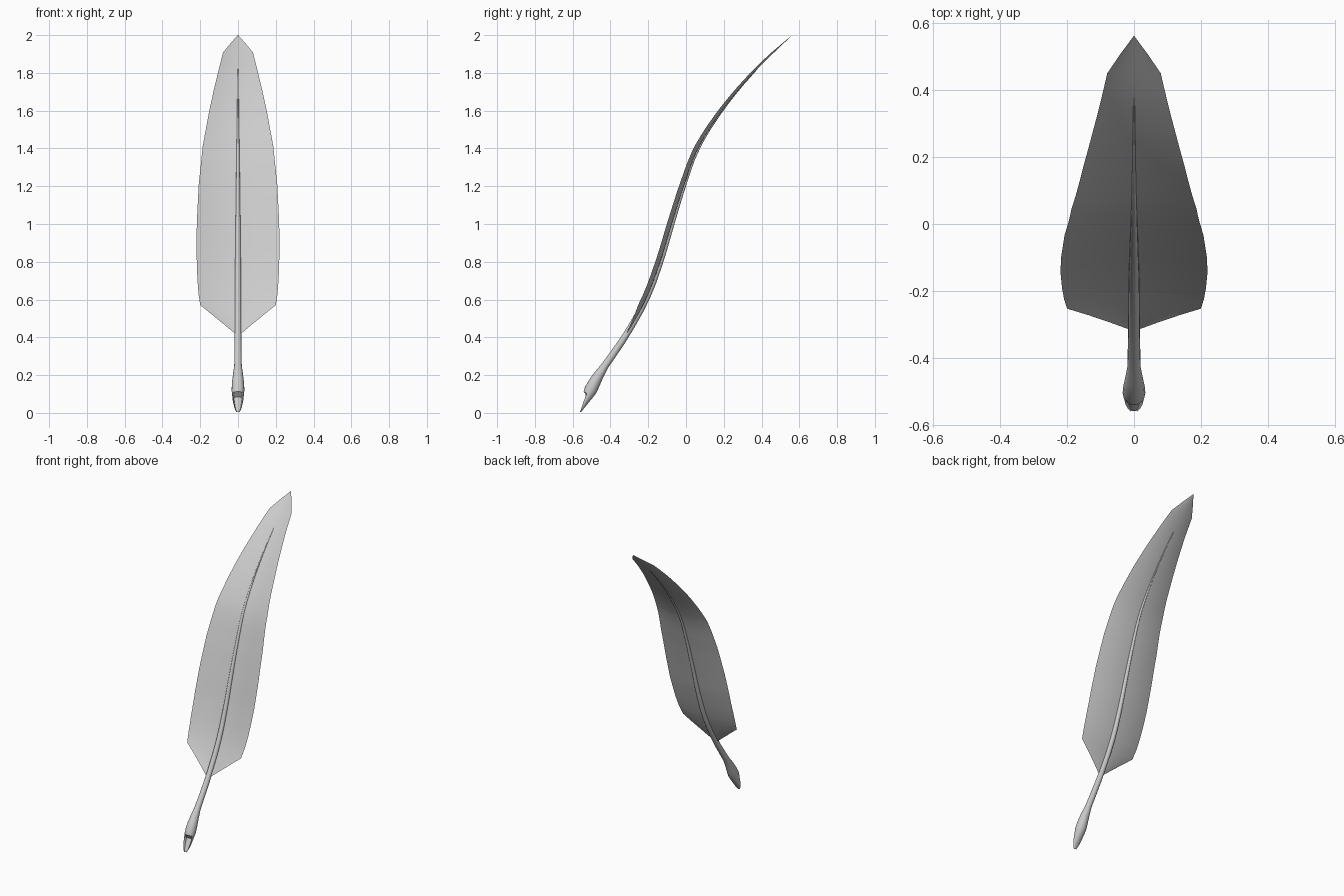
import bpy, bmesh, math
from mathutils import Vector

if "Cube" in bpy.data.objects:
    bpy.data.objects.remove(bpy.data.objects["Cube"])

# Centre line (z, y), vane half widths (z, w), shaft radii (z, r)
SPINE = [(0, -.562), (.1, -.515), (.2, -.462), (.4, -.325), (.6, -.212), (.8, -.135), (1, -.074),
         (1.2, -.011), (1.4, .065), (1.6, .192), (1.8, .358), (2, .562)]
WIDTH = [(.41, .004), (.56, .2), (.62, .209), (.7, .215), (.85, .22), (1, .218), (1.2, .208),
         (1.4, .187), (1.6, .15), (1.7, .128), (1.83, .097), (1.9, .08), (1.95, .042), (2, .001)]
RADIUS = [(.005, .01), (.03, .02), (.06, .027), (.12, .034), (.16, .032), (.2, .027), (.25, .02),
          (.4, .0175), (.7, .016), (1, .0125), (1.3, .009), (1.5, .006), (1.82, .002)]


def linear(table, z):
    for (a, p), (b, q) in zip(table, table[1:]):
        if z <= b:
            return p + (q - p) * (z - a) / (b - a)
    return table[-1][1]


def spine(z):
    n = len(SPINE)
    i = max(k for k in range(n - 1) if SPINE[k][0] <= z + 1e-9)

    def slope(k):
        a, b = SPINE[max(k - 1, 0)], SPINE[min(k + 1, n - 1)]
        return (b[1] - a[1]) / (b[0] - a[0])
    (a, p), (b, q) = SPINE[i], SPINE[i + 1]
    h, t = b - a, (z - a) / (b - a)
    y = ((2*t**3 - 3*t*t + 1) * p + (t**3 - 2*t*t + t) * h * slope(i)
         + (3*t*t - 2*t**3) * q + (t**3 - t*t) * h * slope(i + 1))
    return Vector((0, y, z))


def front(z):
    d = spine(min(z + .01, 2)) - spine(max(z - .01, 0))
    return Vector((0, -d.z, d.y)).normalized()


def loft(name, rows, closed):
    bm = bmesh.new()
    grid = [[bm.verts.new(p) for p in row] for row in rows]
    n = len(grid[0])
    for r, s in zip(grid, grid[1:]):
        for i in range(n if closed else n - 1):
            j = (i + 1) % n
            bm.faces.new((r[i], r[j], s[j], s[i]))
    if closed:
        bm.faces.new(grid[0][::-1])
        bm.faces.new(grid[-1])
    bmesh.ops.recalc_face_normals(bm, faces=bm.faces)
    me = bpy.data.meshes.new(name)
    bm.to_mesh(me)
    bm.free()
    ob = bpy.data.objects.new(name, me)
    bpy.context.collection.objects.link(ob)
    bpy.context.view_layer.objects.active = ob
    ob.select_set(True)
    bpy.ops.object.shade_smooth_by_angle(angle=math.radians(40))
    ob.select_set(False)


# Vane: thin blade whose edges curl slightly forward
stations = sorted({z for z, _ in WIDTH} | {.41 + .05 * k for k in range(1, 31)})
rows = []
for z in stations:
    w = linear(WIDTH, z)
    cols = [k / 8 for k in range(-8, 9)]
    rows.append([spine(z) + front(z) * (.12 * w * u * u) + Vector((w * u, 0, 0)) for u in cols])
loft("vane", rows, False)

# Shaft: tapering quill with a bulb and a scooped nib at the bottom
stations = sorted({z for z, _ in RADIUS} | {.3 + .08 * k for k in range(19)} | {.045, .075, .085, .1})
rows = []
for z in stations:
    r = linear(RADIUS, z)
    ring = []
    for k in range(16):
        a = 2 * math.pi * k / 16
        depth = math.sin(a) * r * min(1, .35 + z * 6)
        if z < .086 and math.sin(a) > .6:
            depth -= r * 1.1 * min(1, .35 + z * 6)
        ring.append(spine(z) + front(z) * depth + Vector((math.cos(a) * r, 0, 0)))
    rows.append(ring)
loft("shaft", rows, True)
